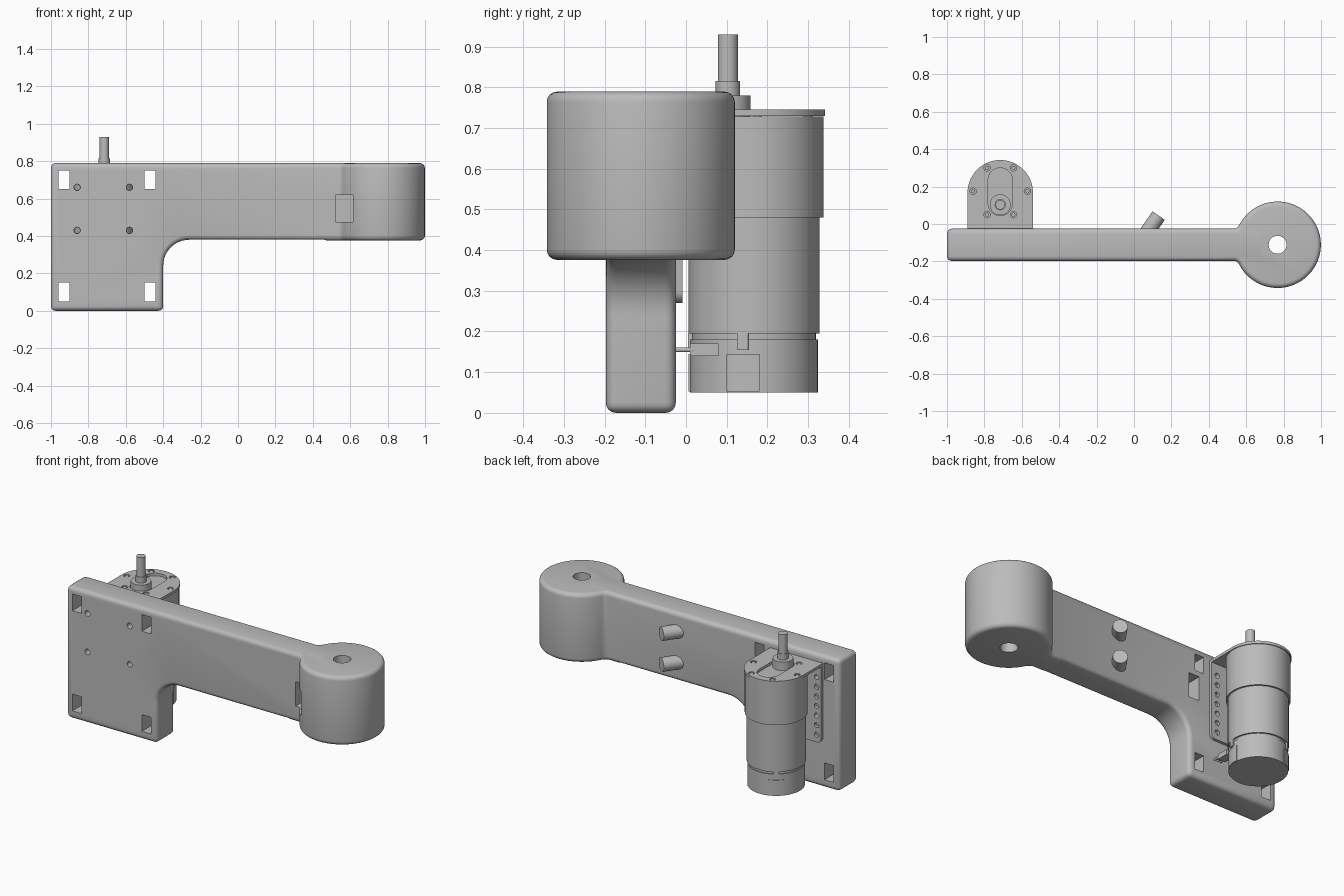
import bpy, bmesh, math
from mathutils import Vector

if "Cube" in bpy.data.objects:
    bpy.data.objects.remove(bpy.data.objects["Cube"], do_unlink=True)

grey = bpy.data.materials.new("plain_grey")
grey.use_nodes = True
grey.diffuse_color = (0.5, 0.5, 0.5, 1)
grey.node_tree.nodes["Principled BSDF"].inputs["Base Color"].default_value = (0.5, 0.5, 0.5, 1)


def prism(bm, pts, lo, hi, axis="z"):
    """Extrude a 2D outline along z (points are x, y) or along y (points are x, z)."""
    def place(p, t):
        return (p[0], p[1], t) if axis == "z" else (p[0], t, p[1])
    low = [bm.verts.new(place(p, lo)) for p in pts]
    high = [bm.verts.new(place(p, hi)) for p in pts]
    bm.faces.new(low)
    bm.faces.new(high[::-1])
    for i in range(len(pts)):
        j = (i + 1) % len(pts)
        bm.faces.new((low[j], low[i], high[i], high[j]))


def arc(cx, cy, r, a, b, n):
    return [(cx + r * math.cos(math.radians(a + (b - a) * i / n)),
             cy + r * math.sin(math.radians(a + (b - a) * i / n))) for i in range(n + 1)]


def circle(cx, cy, r, n=32):
    return arc(cx, cy, r, 0, 360, n)[:-1]


def rect(x0, x1, y0, y1):
    return [(x0, y0), (x1, y0), (x1, y1), (x0, y1)]


def make(name, parts, bevel=0):
    """Build one object from a list of prisms (outline, low, high, axis)."""
    bm = bmesh.new()
    for part in parts:
        prism(bm, *part)
    bmesh.ops.recalc_face_normals(bm, faces=bm.faces)
    mesh = bpy.data.meshes.new(name)
    bm.to_mesh(mesh)
    bm.free()
    mesh.materials.append(grey)
    ob = bpy.data.objects.new(name, mesh)
    bpy.context.collection.objects.link(ob)
    if bevel:
        mod = ob.modifiers.new("bevel", "BEVEL")
        mod.width, mod.segments, mod.angle_limit = bevel, 4, math.radians(40)
        apply(ob, mod)
    return ob


def activate(ob):
    bpy.ops.object.select_all(action="DESELECT")
    ob.select_set(True)
    bpy.context.view_layer.objects.active = ob


def apply(ob, mod):
    activate(ob)
    bpy.ops.object.modifier_apply(modifier=mod.name)


def boolean(ob, other, operation="DIFFERENCE"):
    mod = ob.modifiers.new("bool", "BOOLEAN")
    mod.operation, mod.solver, mod.object = operation, "EXACT", other
    apply(ob, mod)
    bpy.data.objects.remove(other, do_unlink=True)


def smooth(ob):
    activate(ob)
    bpy.ops.object.shade_smooth_by_angle(angle=math.radians(32))
    return ob


# L-shaped arm with a filleted inner corner
outline = [(-1, 0), (-0.4, 0)] + arc(-0.26, 0.24, 0.14, 180, 90, 12)
outline += [(0.7, 0.38), (0.7, 0.79), (-1, 0.79)]
arm = make("arm", [(outline, -0.197, -0.025, "y")], 0.025)

# Round head with a flared neck
hx, hy, hr, half, fr = 0.768, -0.111, 0.231, 0.084, 0.04
fx = hx - math.sqrt((hr + fr) ** 2 - (half + fr) ** 2)
turn = math.degrees(math.atan2(half + fr, hx - fx))
upper = arc(fx, hy + half + fr, fr, -90, -turn, 6)
lower = [(x, 2 * hy - y) for x, y in upper]
keyhole = [(0.45, hy - half)] + lower
keyhole += arc(hx, hy, hr, turn - 180, 180 - turn, 72)[1:-1]
keyhole += upper[::-1] + [(0.45, hy + half)]
boolean(arm, make("head", [(keyhole, 0.376, 0.789, "z")], 0.025), "UNION")

# Strap slots, screw holes, axle bore and the cable channel
cuts = [(rect(x, x + 0.06, z, z + 0.1), -0.4, 0.2, "y")
        for x in (-0.96, -0.5) for z in (0.05, 0.65)]
cuts += [(circle(x, z, 0.017, 20), -0.4, 0.2, "y") for x in (-0.86, -0.58) for z in (0.43, 0.66)]
cuts += [(circle(hx, hy, 0.048), 0.2, 1, "z")]
boolean(arm, make("arm_cutter", cuts))
channel = [(-0.47, 0.1), (-0.4, 0.1), (-0.4, -0.08), (0.615, -0.08),
           (0.615, -0.4), (0.52, -0.4), (0.52, -0.14), (-0.47, -0.14)]
boolean(arm, make("channel_cutter", [(channel, 0.475, 0.62, "z")]))
smooth(arm)


# Two slanted pegs on the back of the arm
def rod(name, start, end, radius):
    start, end = Vector(start), Vector(end)
    bpy.ops.mesh.primitive_cylinder_add(vertices=32, radius=radius, depth=(end - start).length,
                                        location=(start + end) / 2)
    ob = bpy.context.object
    ob.name = name
    ob.rotation_euler = (end - start).to_track_quat("Z", "Y").to_euler()
    ob.data.materials.append(grey)
    return smooth(ob)


for side, z in (("upper", 0.675), ("lower", 0.49)):
    rod(side + "_peg", (0.05, -0.073, z), (0.132, 0.045, z), 0.04)

# Motor bracket: wall plate with hole rows and a rounded top plate
mx, my = -0.715, 0.167
wall_outline = ([(-0.89, 0.745)] + arc(-0.86, 0.3, 0.03, 180, 270, 6)
                + arc(-0.57, 0.3, 0.03, 270, 360, 6) + [(-0.54, 0.745)])
wall = make("bracket_wall", [(wall_outline, -0.025, -0.008, "y")])
rows = [(circle(x, 0.66 - 0.0575 * i, 0.015, 16), -0.1, 0.1, "y")
        for x in (-0.86, -0.58) for i in range(7)]
boolean(wall, make("row_cutter", rows))
smooth(wall)

top_outline = arc(mx, my, 0.175, 0, 180, 40) + [(-0.89, -0.024), (-0.54, -0.024)]
top = make("bracket_top", [(top_outline, 0.729, 0.745, "z")])
spots = [(mx + s * dx, y) for s in (-1, 1) for dx, y in ((0.07, 0.3), (0.145, 0.175), (0.07, 0.05))]
slot = arc(mx, 0.235, 0.065, 0, 180, 16) + arc(mx, 0.11, 0.065, 180, 360, 16)
boolean(top, make("top_cutter", [(circle(x, y, 0.017, 16), 0.7, 0.8, "z") for x, y in spots]
                  + [(slot, 0.7, 0.8, "z")]))
smooth(top)
smooth(make("bracket_screws", [(circle(x, y, 0.011, 16), 0.72, 0.742, "z") for x, y in spots]))

# Gear motor: stacked round sections
for name, r, lo, hi in (("gearbox", 0.171, 0.48, 0.7285), ("motor_can", 0.161, 0.195, 0.48),
                        ("motor_gap", 0.152, 0.17, 0.2), ("motor_end_cap", 0.157, 0.05, 0.18)):
    smooth(make(name, [(circle(mx, my, r, 64), lo, hi, "z")]))

# Output shaft with boss and collar
for name, r, lo, hi in (("shaft_boss", 0.056, 0.72, 0.78), ("shaft_collar", 0.03, 0.77, 0.815),
                        ("shaft", 0.025, 0.8, 0.93)):
    smooth(make(name, [(circle(mx, 0.103, r), lo, hi, "z")]))

# Raised tabs around the end cap
for i in range(3):
    a = -10 + 135 * i
    tab = arc(mx, my, 0.161, a - 15, a + 15, 8) + arc(mx, my, 0.15, a + 15, a - 15, 8)
    smooth(make("cap_tab_%d" % (i + 1), [(tab, 0.052, 0.145, "z")]))
    key = arc(mx, my, 0.163, a - 5, a + 5, 4) + arc(mx, my, 0.15, a + 5, a - 5, 4)
    smooth(make("cap_key_%d" % (i + 1), [(key, 0.155, 0.195, "z")]))

# Wire terminal between motor and arm
make("terminal", [(rect(-0.62, -0.57, 0.01, 0.08), 0.14, 0.17, "z")])
for i, x in enumerate((-0.615, -0.595, -0.575)):
    rod("wire_%d" % (i + 1), (x, -0.03, 0.155), (x, 0.02, 0.155), 0.006)
